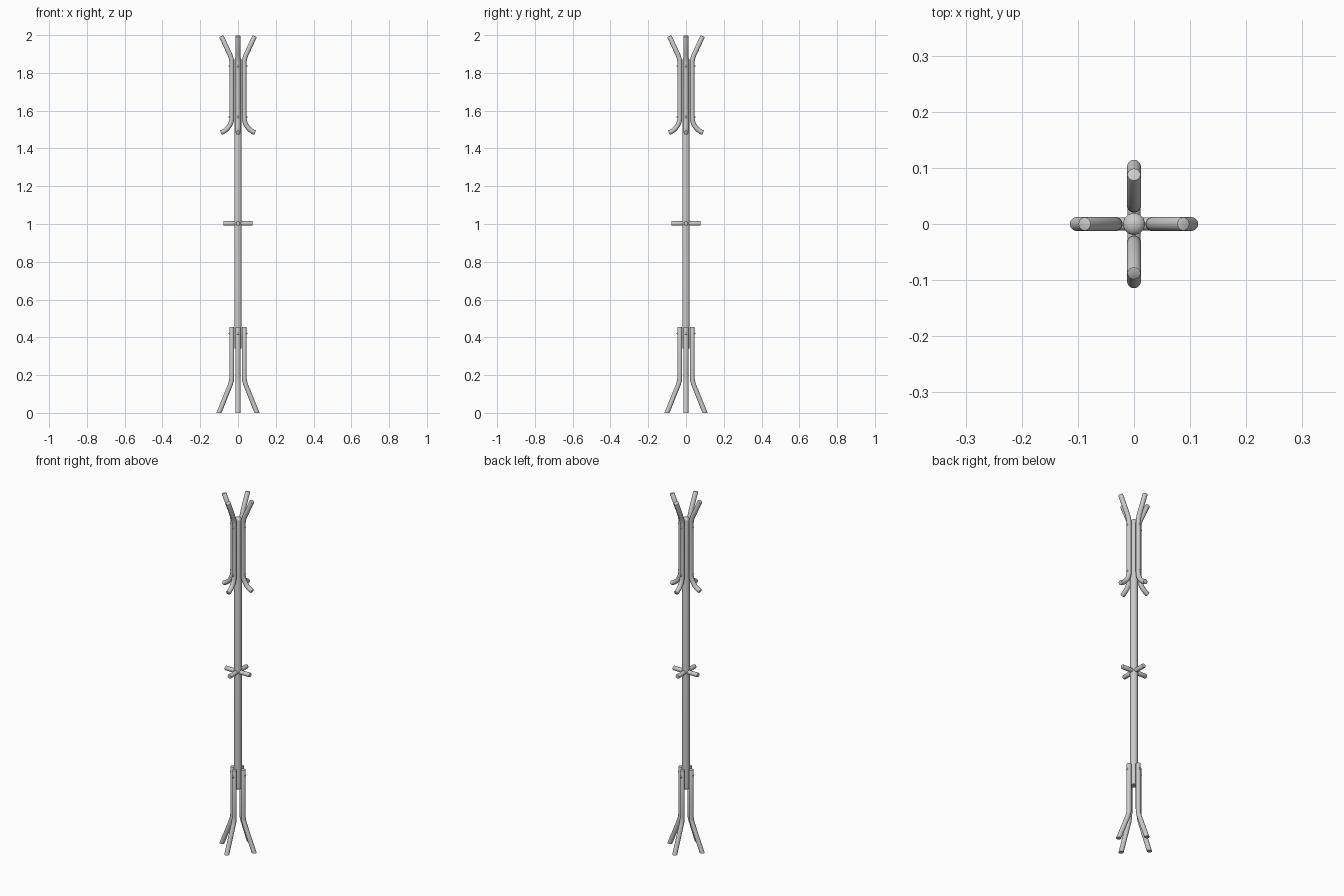
import bpy, bmesh, math
from mathutils import Vector, Matrix

if "Cube" in bpy.data.objects:
    bpy.data.objects.remove(bpy.data.objects["Cube"])

SIDES = 24
ROD = 0.0125      # radius of arms, legs and pegs
OFF = 0.033       # distance of arms and legs from the pole axis


def finish(bm, name, turn=0.0):
    bmesh.ops.rotate(bm, verts=bm.verts, cent=(0, 0, 0), matrix=Matrix.Rotation(turn, 3, 'Z'))
    bmesh.ops.recalc_face_normals(bm, faces=bm.faces)
    me = bpy.data.meshes.new(name)
    bm.to_mesh(me)
    bm.free()
    ob = bpy.data.objects.new(name, me)
    bpy.context.collection.objects.link(ob)
    bpy.ops.object.select_all(action='DESELECT')
    bpy.context.view_layer.objects.active = ob
    ob.select_set(True)
    bpy.ops.object.shade_smooth_by_angle(angle=math.radians(40))


def bend(corner, a, b, size):
    """Round a path corner between points a and b (quadratic curve)."""
    c, a, b = Vector(corner), Vector(a), Vector(b)
    p, q = c + (a - c).normalized() * size, c + (b - c).normalized() * size
    return [tuple(p * (1 - t) ** 2 + c * 2 * t * (1 - t) + q * t * t)
            for t in (0, 0.25, 0.5, 0.75, 1)]


def rod(name, path, turn, r=ROD, soft=0.003, floor=False):
    """Sweep a circle along an (x, z) path with softly rounded ends."""
    pts = [Vector((x, 0, z)) for x, z in path]
    d0, d1 = (pts[1] - pts[0]).normalized(), (pts[-1] - pts[-2]).normalized()
    stations = [(pts[0], d0, r - soft), (pts[0] + d0 * soft * 0.3, d0, r - soft * 0.3),
                (pts[0] + d0 * soft, d0, r)]
    for i in range(1, len(pts) - 1):
        t = (pts[i] - pts[i - 1]).normalized() + (pts[i + 1] - pts[i]).normalized()
        stations.append((pts[i], t.normalized(), r))
    if floor:
        stations.append((pts[-1] + d1 * 0.02, d1, r))
    else:
        stations += [(pts[-1] - d1 * soft, d1, r), (pts[-1] - d1 * soft * 0.3, d1, r - soft * 0.3),
                     (pts[-1], d1, r - soft)]
    bm = bmesh.new()
    rings = []
    for p, t, rad in stations:
        side = Vector((0, 1, 0))
        up = t.cross(side)
        rings.append([bm.verts.new(p + rad * (math.cos(a) * side + math.sin(a) * up))
                      for a in (2 * math.pi * k / SIDES for k in range(SIDES))])
    for A, B in zip(rings, rings[1:]):
        for k in range(SIDES):
            n = (k + 1) % SIDES
            bm.faces.new((A[k], A[n], B[n], B[k]))
    bm.faces.new(rings[0])
    bm.faces.new(rings[-1])
    if floor:  # cut the foot flat on the ground
        cut = bmesh.ops.bisect_plane(bm, geom=bm.verts[:] + bm.edges[:] + bm.faces[:],
                                     plane_co=(0, 0, 0), plane_no=(0, 0, -1), clear_outer=True)
        bmesh.ops.holes_fill(bm, edges=[e for e in cut['geom_cut']
                                        if isinstance(e, bmesh.types.BMEdge)])
    finish(bm, name, turn)


def screw(name, z, turn):
    bm = bmesh.new()
    bmesh.ops.create_uvsphere(bm, u_segments=12, v_segments=8, radius=0.006)
    bmesh.ops.translate(bm, verts=bm.verts, vec=(OFF + ROD - 0.002, 0, z))
    finish(bm, name, turn)


# Central pole with domed top
bm = bmesh.new()
R = 0.0195
prof = [(0, 0.34), (R - 0.002, 0.34), (R, 0.342), (R, 1.868)]
prof += [(R * math.cos(a), 1.868 + 0.014 * math.sin(a))
         for a in (math.radians(d) for d in (18, 36, 54, 72))] + [(0, 1.882)]
vs = [bm.verts.new((x, 0, z)) for x, z in prof]
es = [bm.edges.new(p) for p in zip(vs, vs[1:])]
bmesh.ops.spin(bm, geom=vs + es, cent=(0, 0, 0), axis=(0, 0, 1), angle=2 * math.pi, steps=32)
bmesh.ops.remove_doubles(bm, verts=bm.verts, dist=1e-5)
finish(bm, "pole")

# Path of a coat arm: flared top, straight middle, hooked bottom
tip = (0.0885, 1.995)
hook_r, hook_z = 0.087, 1.565
arm = [tip] + bend((OFF, 1.875), tip, (OFF, hook_z), 0.025)[::1]
arm += [(OFF + hook_r * (1 - math.cos(a)), hook_z - hook_r * math.sin(a))
        for a in (math.radians(d) for d in range(0, 71, 7))]

# Path of a leg: straight top, splayed foot
foot = (0.101, 0.0)
leg = [(OFF, 0.455)] + bend((OFF, 0.168), (OFF, 0.455), foot, 0.025) + [foot]

# Four arms, pegs and legs around the pole
for i, side in enumerate(("right", "back", "left", "front")):
    turn = i * math.pi / 2
    rod(side + "_coat_arm", arm, turn)
    rod(side + "_peg", [(0.004, 1.003), (0.04, 1.003), (0.078, 1.003)], turn, r=0.012)
    rod(side + "_leg", leg, turn, floor=True)
    for part, z in (("upper_arm", 1.836), ("lower_arm", 1.567), ("leg", 0.42)):
        screw(f"{side}_{part}_screw", z, turn)
